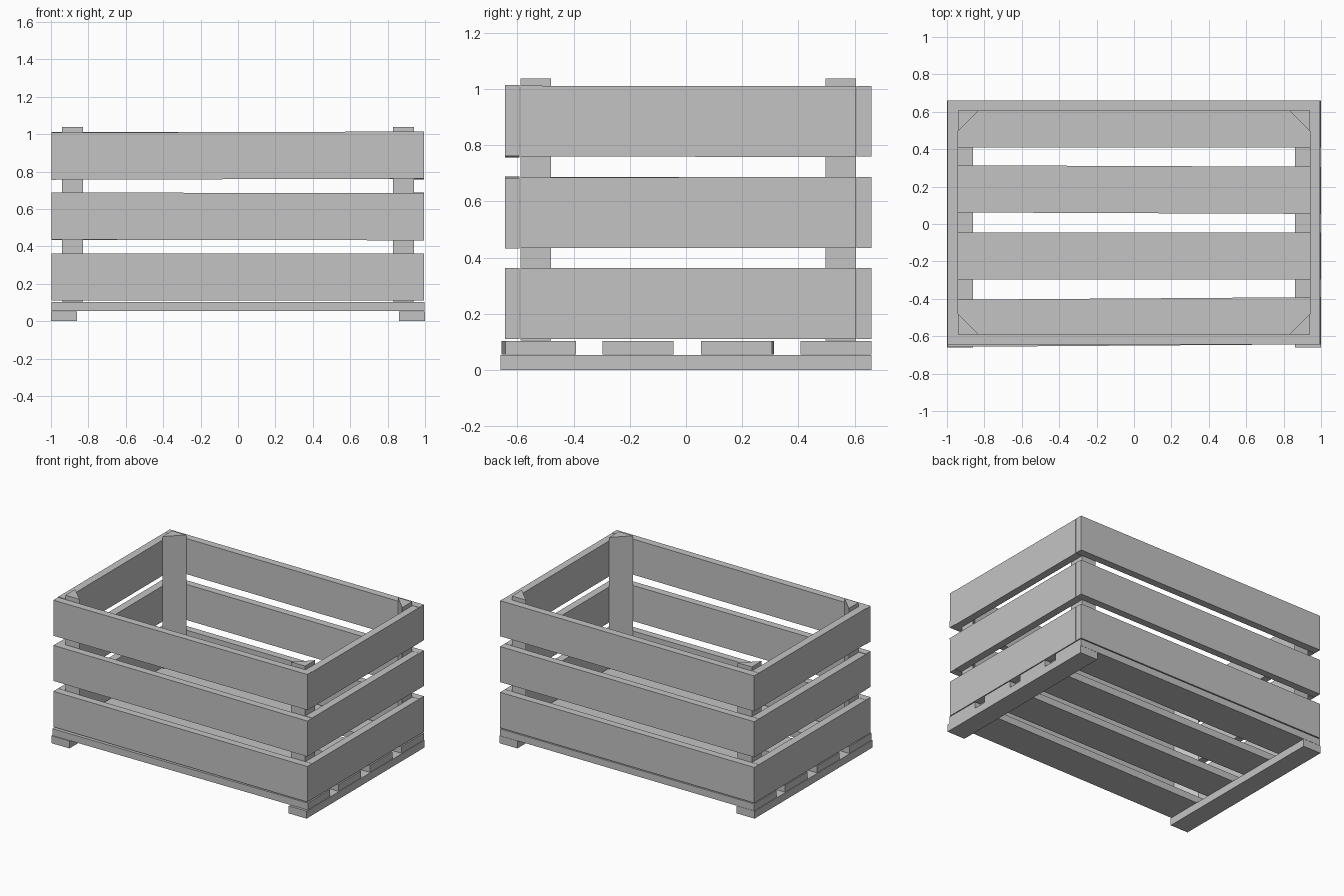
import bpy
import bmesh
from mathutils import Matrix, Vector

cube = bpy.data.objects.get("Cube")
if cube:
    bpy.data.objects.remove(cube, do_unlink=True)

grey = bpy.data.materials.new("plain grey wood")
grey.use_nodes = True
COLOR = (0.55, 0.55, 0.55, 1)
grey.diffuse_color = COLOR
grey.node_tree.nodes["Principled BSDF"].inputs["Base Color"].default_value = COLOR


def finish(name, bm):
    bmesh.ops.recalc_face_normals(bm, faces=bm.faces)
    mesh = bpy.data.meshes.new(name)
    bm.to_mesh(mesh)
    bm.free()
    mesh.materials.append(grey)
    obj = bpy.data.objects.new(name, mesh)
    bpy.context.collection.objects.link(obj)
    return obj


def board(name, x, y, z, tilt=0, axis='Z'):
    """Plank given by its (low, high) extents, slightly tilted."""
    bm = bmesh.new()
    size = [b - a for a, b in (x, y, z)]
    bmesh.ops.create_cube(bm, size=1, matrix=Matrix.Diagonal((*size, 1)))
    obj = finish(name, bm)
    obj.location = [(a + b) / 2 for a, b in (x, y, z)]
    setattr(obj.rotation_euler, axis.lower(), tilt)


def post(name, sx, y, sy):
    """Triangular corner post with its diagonal face turned inward."""
    bm = bmesh.new()
    x, leg = 0.94 * sx, 0.11
    corners = [(x, y), (x - sx * leg, y), (x, y - sy * leg)]
    face = bm.faces.new([bm.verts.new((px, py, 0.104)) for px, py in corners])
    top = bmesh.ops.extrude_face_region(bm, geom=[face])["geom"]
    verts = [v for v in top if isinstance(v, bmesh.types.BMVert)]
    bmesh.ops.translate(bm, verts=verts, vec=Vector((0, 0, 0.934)))
    finish(name, bm)


# Runners under the base
for side, x in (("left", (0.86, 1)), ("right", (-1, -0.86))):
    board(f"{side}_runner", x, (-0.66, 0.66), (0, 0.053))

# Base slats, nailed on a little crooked
slats = [(-0.65, 0.007), (-0.297, 0), (0.058, -0.004), (0.408, 0)]
for i, (y, tilt) in enumerate(slats):
    board(f"base_slat_{i + 1}", (-0.997, 0.997), (y, y + 0.252),
          (0.054, 0.103), tilt)

# Three tiers of wall boards
tiers = [("lower", 0.11, 0), ("middle", 0.434, 0.002), ("upper", 0.759, -0.003)]
for tier, z, tilt in tiers:
    height = (z, z + 0.252)
    board(f"{tier}_front_board", (-0.997, 0.995), (-0.644, -0.592), height, tilt, 'Y')
    board(f"{tier}_back_board", (-0.997, 0.995), (0.608, 0.66), height)
    board(f"{tier}_left_board", (0.942, 0.995), (-0.59, 0.606), height, tilt / 2, 'X')
    board(f"{tier}_right_board", (-0.997, -0.942), (-0.59, 0.606), height)

# Corner posts
for side, sx in (("left", 1), ("right", -1)):
    post(f"front_{side}_post", sx, -0.59, -1)
    post(f"back_{side}_post", sx, 0.606, 1)
